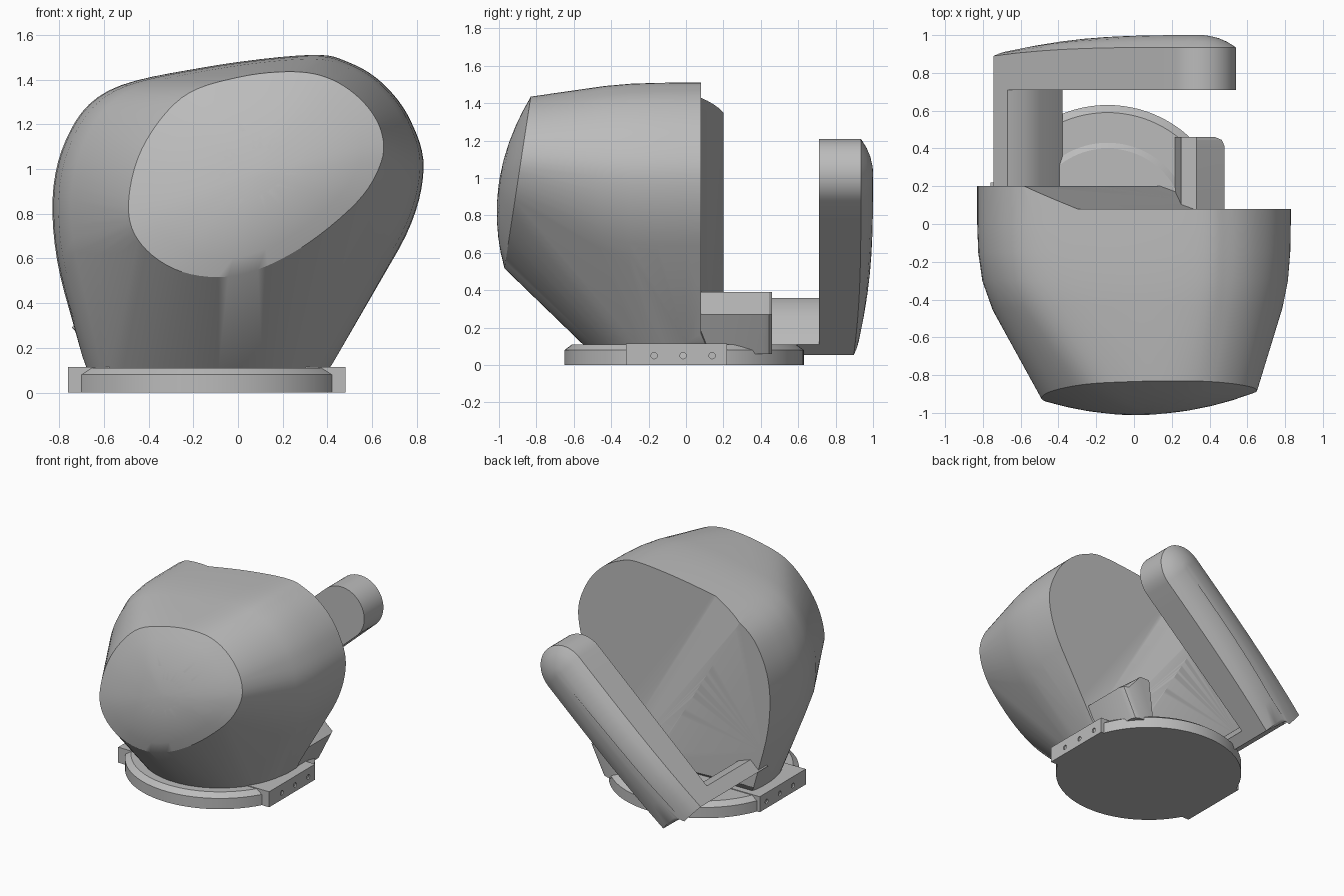
import bpy, bmesh, math
from mathutils import Vector, Matrix

if "Cube" in bpy.data.objects:
    bpy.data.objects.remove(bpy.data.objects["Cube"], do_unlink=True)

grey = bpy.data.materials.new("plain_grey")
grey.use_nodes = True
grey.diffuse_color = (0.5, 0.5, 0.5, 1)
grey.node_tree.nodes["Principled BSDF"].inputs["Base Color"].default_value = (0.5, 0.5, 0.5, 1)


def shade(obj, angle):
    bpy.ops.object.select_all(action='DESELECT')
    obj.select_set(True)
    bpy.context.view_layer.objects.active = obj
    bpy.ops.object.shade_smooth_by_angle(angle=math.radians(angle))


def finish(name, bm, angle=32):
    bmesh.ops.recalc_face_normals(bm, faces=bm.faces)
    mesh = bpy.data.meshes.new(name)
    bm.to_mesh(mesh)
    bm.free()
    obj = bpy.data.objects.new(name, mesh)
    bpy.context.collection.objects.link(obj)
    mesh.materials.append(grey)
    shade(obj, angle)
    return obj


def loft(name, rings, angle=32):
    """Skin a list of closed rings and cap both ends."""
    bm = bmesh.new()
    rows = [[bm.verts.new(p) for p in ring] for ring in rings]
    n = len(rows[0])
    for a, b in zip(rows, rows[1:]):
        for i in range(n):
            j = (i + 1) % n
            bm.faces.new((a[i], a[j], b[j], b[i]))
    bm.faces.new(rows[0])
    bm.faces.new(rows[-1][::-1])
    return finish(name, bm, angle)


def hull(name, points):
    """Taut skin around a set of points."""
    bm = bmesh.new()
    for p in points:
        bm.verts.new(p)
    bmesh.ops.convex_hull(bm, input=bm.verts)
    bmesh.ops.delete(bm, geom=[v for v in bm.verts if not v.link_faces], context='VERTS')
    return finish(name, bm)


def cut(obj, cutter, angle=32):
    cutter.hide_render = True
    mod = obj.modifiers.new("cut", 'BOOLEAN')
    mod.operation, mod.object, mod.solver = 'DIFFERENCE', cutter, 'EXACT'
    bpy.context.view_layer.objects.active = obj
    bpy.ops.object.modifier_apply(modifier=mod.name)
    bpy.data.objects.remove(cutter, do_unlink=True)
    shade(obj, angle)


def smooth_loop(points, steps=6):
    """Closed Catmull-Rom curve through the points."""
    pts = [Vector(p) for p in points]
    n, out = len(pts), []
    for i in range(n):
        p0, p1, p2, p3 = (pts[(i + k - 1) % n] for k in range(4))
        for s in range(steps):
            t = s / steps
            out.append(0.5 * (2 * p1 + (p2 - p0) * t + (2 * p0 - 5 * p1 + 4 * p2 - p3) * t * t
                              + (3 * p1 - p0 - 3 * p2 + p3) * t ** 3))
    return out


# Rounded body: domed front oval, larger rear outline and round foot under one skin
front = smooth_loop([(-.49, .83), (-.43, 1.09), (-.25, 1.32), (0, 1.41), (.25, 1.435), (.42, 1.4),
                     (.56, 1.3), (.64, 1.17), (.64, 1.03), (.53, .85), (.27, .64), (0, .525),
                     (-.25, .54), (-.43, .66)])
rear = smooth_loop([(-.83, .8), (-.77, 1.13), (-.58, 1.35), (-.15, 1.455), (.32, 1.51), (.5, 1.475),
                    (.65, 1.38), (.77, 1.22), (.83, 1.0), (.75, .7), (.5, .3), (.2, -.2),
                    (-.5, -.2), (-.75, .36)])


def front_y(z):
    return -0.83 - 0.153 * (1.435 - z)


skin = []
mid = Vector((0.08, 0.98))
for k in (.05, .25, .45, .65, .82, 1):
    ring = [mid + (p - mid) * k for p in front]
    skin += [(p.x, front_y(p.y) - 0.1 * (1 - k * k), p.y) for p in ring]
for y, t, low in ((-.75, .25, .6), (-.6, .5, .6), (-.45, .76, .6), (-.3, .92, .5),
                  (-.15, .985, .3), (0, 1, .1), (.2, 1, .1)):
    ring = [a.lerp(b, t) for a, b in zip(front, rear)]
    skin += [(p.x, y + (1 - t) * (front_y(a.y) + .9), p.y)
             for p, a in zip(ring, front) if p.y >= low]
foot = [(-.14 + .53 * math.cos(i * math.tau / 64), .53 * math.sin(i * math.tau / 64), .09)
        for i in range(64)]
skin += [p for p in foot if p[1] < .2]
body = hull("body", skin)

# Stepped back: one side cut deeper, with a slanted ramp between
step = [(-.3, .08), (2, .08), (2, .6), (-1.718, .6)]
cut(body, loft("back_cutter", [[(u - .59 * (z - 1.43), y, z) for u, y in step] for z in (-.3, 1.9)]))

# Handle: slanted bar with a round upper end and a crowned back
R = 0.19
along = Vector((math.cos(math.radians(42)), math.sin(math.radians(42))))
across = Vector((-along.y, along.x))
centre = Vector((0.35, 1.02))


def bar(a, b):
    return centre + along * a + across * b


outline = [(-1.3 + .065 * i / 6, R - 2 * R * i / 6) for i in range(6)]
outline += [(-1.235 + 1.235 * i / 8, -R) for i in range(8)]
outline += [(R * math.cos(t), R * math.sin(t))
            for t in (math.radians(-90 + 9 * i) for i in range(20))]
outline += [(-1.3 * i / 8, R) for i in range(8)]


def bar_ring(scale, crown):
    ring = []
    for a, b in outline:
        pa = a if a < 0 else a * scale
        fade = min(max(-pa / 1.3, 0), 1)
        p = bar(pa, b * scale)
        ring.append((p.x, 0.935 - 0.045 * fade ** 3 + crown * (1 - 0.55 * fade ** 3), p.y))
    return ring


base_ring = [(bar(a, b).x, 0.71, bar(a, b).y) for a, b in outline]
loft("handle", [base_ring, bar_ring(1, 0), bar_ring(.75, .03),
                bar_ring(.5, .05), bar_ring(.25, .061), bar_ring(.1, .065)], 28)

# Arm that joins the lower end of the handle to the body
section = [bar(-1.3, R), bar(-1.235, -R), bar(-1.15, -R), bar(-1.14, 0), bar(-1.15, .1), bar(-1.2, R)]
loft("handle_arm", [[(p.x, y, p.y) for p in section] for y in (0.1, 0.73)])

# Small wedge block behind the body, its outer side leaning inward
wedge = [(.21, .06), (.25, .39), (.33, .39), (.48, .27), (.375, .06)]
loft("rear_block", [[(x - (inset if x > .35 else 0), y, z) for x, z in wedge]
                    for y, inset in ((.07, 0), (.41, 0), (.445, .015), (.46, .05))])

# Round base plate with flattened sides and a low neck
profile = [(.64, 0), (.64, .08), (.6, .11), (.44, .11), (.41, .13)]
loft("base_disc", [[(-.14 + max(-.61, min(.61, r * math.cos(i * math.tau / 96))),
                     -.01 + r * math.sin(i * math.tau / 96), z)
                    for i in range(96)] for r, z in profile], 20)

# Side lugs of the base, with three screw holes on each side
corners = [(-.76, -.32), (.48, -.32), (.48, .22), (-.76, .22)]
lugs = loft("base_lugs", [[(x, y, z) for x, y in corners] for z in (0, .115)])
bm = bmesh.new()
for x in (-.76, .48):
    for y in (-.17, -.015, .14):
        bmesh.ops.create_cone(bm, cap_ends=True, segments=16, radius1=.017, radius2=.017, depth=.02,
                              matrix=Matrix.Translation((x, y, .05)) @ Matrix.Rotation(math.pi / 2, 4, 'Y'))
cut(lugs, finish("hole_cutter", bm))
